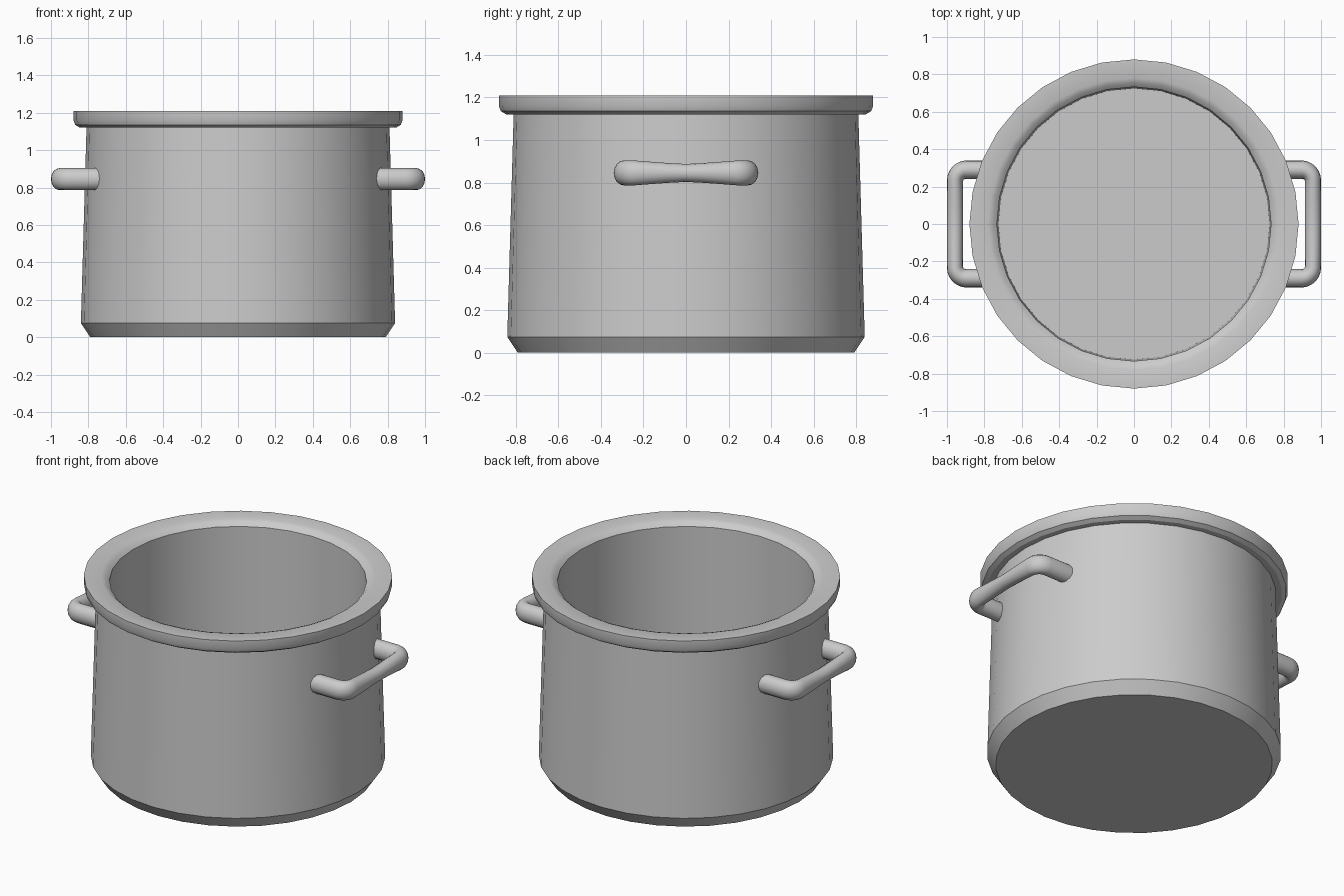
import bpy, bmesh, math
from mathutils import Vector

cube = bpy.data.objects.get("Cube")
if cube:
    bpy.data.objects.remove(cube, do_unlink=True)

steel = bpy.data.materials.new("brushed_steel")
steel.use_nodes = True
STEEL = (0.6, 0.6, 0.6, 1)
steel.diffuse_color = STEEL
steel.node_tree.nodes["Principled BSDF"].inputs["Base Color"].default_value = STEEL


def skin(name, rings, angle):
    """Join rings of points into a closed, capped, smooth-shaded object."""
    bm = bmesh.new()
    loops = [[bm.verts.new(p) for p in ring] for ring in rings]
    for a, b in zip(loops, loops[1:]):
        for i in range(len(a)):
            j = (i + 1) % len(a)
            bm.faces.new((a[i], a[j], b[j], b[i]))
    bm.faces.new(loops[0])
    bm.faces.new(loops[-1])
    bmesh.ops.recalc_face_normals(bm, faces=bm.faces)
    mesh = bpy.data.meshes.new(name)
    bm.to_mesh(mesh)
    bm.free()
    mesh.materials.append(steel)
    obj = bpy.data.objects.new(name, mesh)
    bpy.context.collection.objects.link(obj)
    bpy.ops.object.select_all(action='DESELECT')
    obj.select_set(True)
    bpy.context.view_layer.objects.active = obj
    bpy.ops.object.shade_smooth_by_angle(angle=math.radians(angle))
    return obj


def circle(r, z, n=32):
    return [Vector((r * math.cos(math.tau * i / n), r * math.sin(math.tau * i / n), z))
            for i in range(n)]


# Pot: outer wall, rolled rim, inner lip, inner wall and floor
profile = [(0.79, 0), (0.84, 0.075), (0.81, 1.12), (0.845, 1.12), (0.87, 1.135),
           (0.88, 1.16), (0.88, 1.21), (0.78, 1.21), (0.755, 1.2), (0.733, 1.18),
           (0.725, 0.08)]
skin("pot_body", [circle(r, z) for r, z in profile], 29)


# Side handles: a swept oval that thins towards the middle of the grip
BAR_X, LEG_Y, BEND, HANDLE_Z = 0.957, 0.29, 0.06, 0.845


def handle(name, side):
    half = [(0.72, LEG_Y, 0)]
    for k in range(7):
        a = math.radians(90 - 15 * k)
        half.append((BAR_X - BEND + BEND * math.cos(a),
                     LEG_Y - BEND + BEND * math.sin(a), 90 - 15 * k))
    half += [(BAR_X, y, 0) for y in (0.16, 0.08)]
    half[0] = (0.72, LEG_Y, 90)
    path = half + [(BAR_X, 0, 0)] + [(x, -y, -a) for x, y, a in reversed(half)]
    rings = []
    for x, y, a in path:
        out = Vector((math.cos(math.radians(a)), math.sin(math.radians(a)), 0))
        wide = 0.043 + 0.007 * abs(a) / 90
        tall = 0.042 + 0.017 * min(1, (abs(y) / 0.25) ** 1.2)
        ring = []
        for i in range(16):
            t = math.tau * i / 16
            p = Vector((x, y, HANDLE_Z)) + out * wide * math.cos(t)
            p.z += tall * math.sin(t)
            p.x *= side
            ring.append(p)
        rings.append(ring)
    skin(name, rings, 40)


handle("left_handle", 1)
handle("right_handle", -1)
